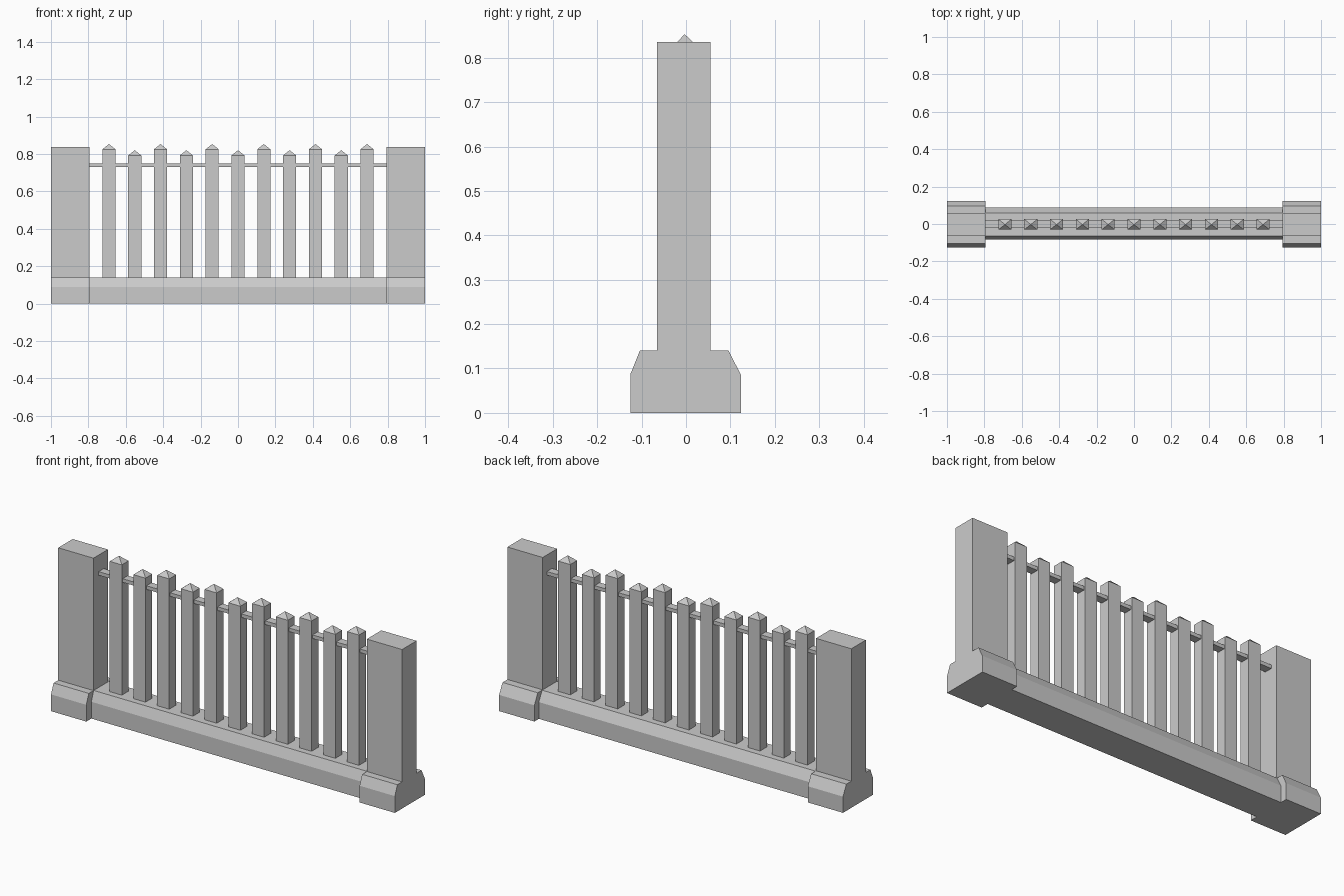
import bpy, bmesh

cube = bpy.data.objects.get("Cube")
if cube:
    bpy.data.objects.remove(cube, do_unlink=True)

# Single stone grey colour
STONE = (0.6, 0.6, 0.6, 1)
mat = bpy.data.materials.new("stone_grey")
mat.use_nodes = True
mat.diffuse_color = STONE
mat.node_tree.nodes["Principled BSDF"].inputs["Base Color"].default_value = STONE


def finish(name, bm):
    bmesh.ops.recalc_face_normals(bm, faces=bm.faces)
    mesh = bpy.data.meshes.new(name)
    bm.to_mesh(mesh)
    bm.free()
    mesh.materials.append(mat)
    obj = bpy.data.objects.new(name, mesh)
    bpy.context.collection.objects.link(obj)
    return obj


def extrude_x(name, profile, x0, x1):
    """Sweep a closed (y, z) profile from x0 to x1."""
    bm = bmesh.new()
    face = bm.faces.new([bm.verts.new((x0, y, z)) for y, z in profile])
    grown = bmesh.ops.extrude_face_region(bm, geom=[face], use_keep_orig=True)
    moved = [v for v in grown["geom"] if isinstance(v, bmesh.types.BMVert)]
    bmesh.ops.translate(bm, verts=moved, vec=(x1 - x0, 0, 0))
    return finish(name, bm)


def picket(name, x, shoulder, tip):
    """Square bar closed by a low pyramid."""
    bm = bmesh.new()
    corners = [(-HALF, -0.03), (HALF, -0.03), (HALF, 0.026), (-HALF, 0.026)]
    low = [bm.verts.new((x + a, b, PLINTH_TOP)) for a, b in corners]
    high = [bm.verts.new((x + a, b, shoulder)) for a, b in corners]
    peak = bm.verts.new((x, -0.003, tip))
    bm.faces.new(low)
    for i in range(4):
        j = (i + 1) % 4
        bm.faces.new((low[i], low[j], high[j], high[i]))
        bm.faces.new((high[i], high[j], peak))
    return finish(name, bm)


PLINTH_TOP = 0.14
POST_IN = 0.795
POST_TOP = 0.836
HALF = 0.035
COUNT = 11
SPACING = 0.138

# Chamfered plinth between the posts
extrude_x("plinth", [(-0.083, 0), (-0.083, 0.088), (-0.063, PLINTH_TOP),
                     (0.06, PLINTH_TOP), (0.087, 0.088), (0.087, 0)],
          -POST_IN, POST_IN)

# End posts, each with its wider chamfered foot in one profile
post = [(-0.125, 0), (-0.125, 0.088), (-0.104, PLINTH_TOP),
        (-0.065, PLINTH_TOP), (-0.065, POST_TOP), (0.055, POST_TOP),
        (0.055, PLINTH_TOP), (0.096, PLINTH_TOP), (0.124, 0.085), (0.124, 0)]
for side, sign in (("left", 1), ("right", -1)):
    extrude_x(side + "_post", post, sign * POST_IN, sign)

# Flat top rail through the pickets
extrude_x("top_rail", [(-0.022, 0.73), (-0.022, 0.749), (0.02, 0.749), (0.02, 0.73)],
          -POST_IN, POST_IN)

# Pickets alternate tall and short
for i in range(COUNT):
    drop = 0.033 * (i % 2)
    picket(f"picket_{i + 1}", (i - COUNT // 2) * SPACING, 0.825 - drop, 0.853 - drop)
